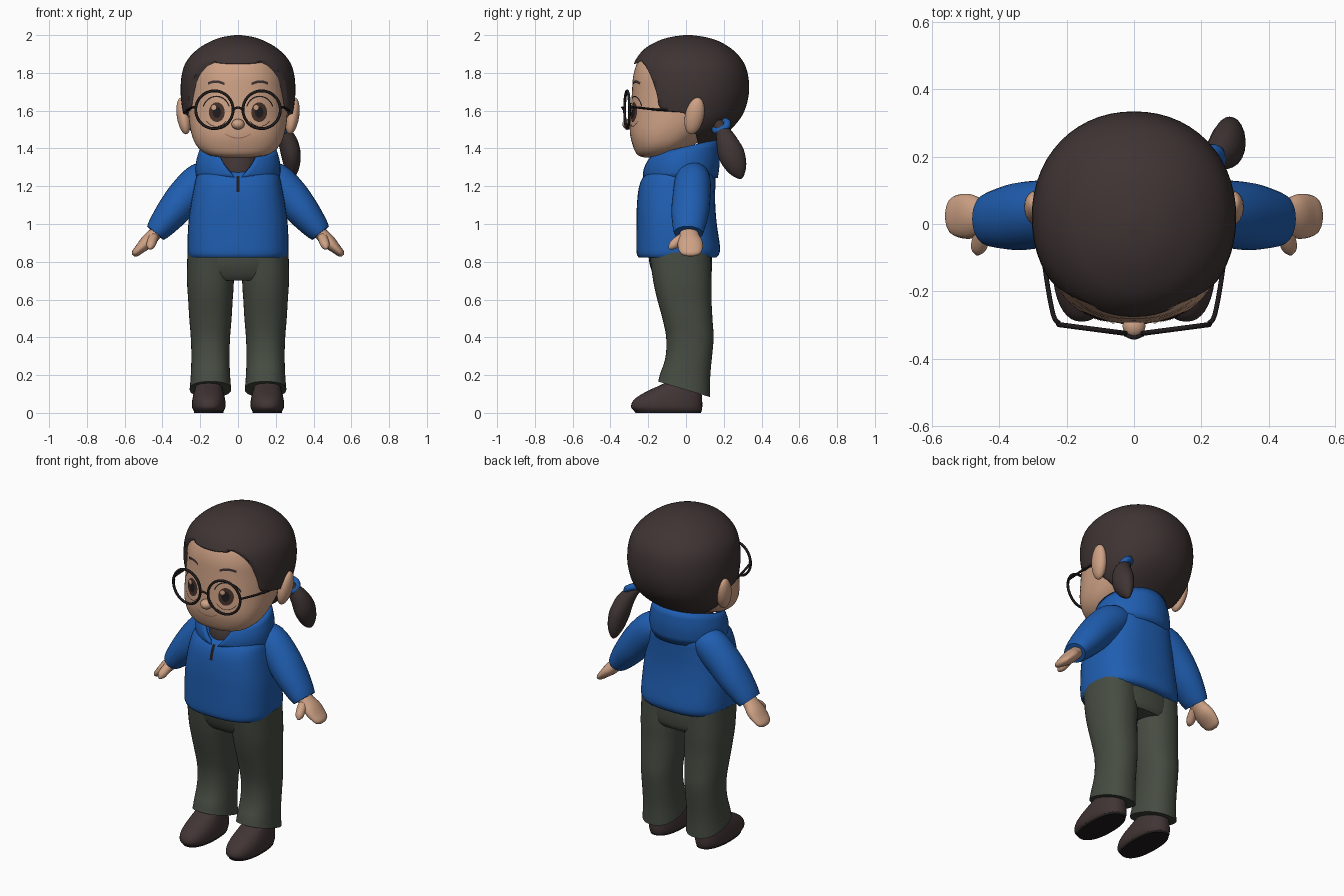
import bpy, bmesh, math
from mathutils import Vector
from mathutils.bvhtree import BVHTree

if "Cube" in bpy.data.objects:
    bpy.data.objects.remove(bpy.data.objects["Cube"])

def material(name, rgb):
    m = bpy.data.materials.new(name)
    m.diffuse_color = (*rgb, 1)
    m.use_nodes = True
    m.node_tree.nodes["Principled BSDF"].inputs["Base Color"].default_value = m.diffuse_color
    return m

HAIR = material("dark_brown", (0.050, 0.034, 0.034))
SKIN = material("skin", (0.62, 0.36, 0.235))
BLUE = material("blue_cloth", (0.014, 0.112, 0.44))
GREEN = material("grey_green_cloth", (0.062, 0.073, 0.055))
SHOE = material("shoe_brown", (0.054, 0.035, 0.035))
BLACK = material("near_black", (0.014, 0.011, 0.012))
IRIS = material("eye_brown", (0.06, 0.03, 0.022))
LIP = material("lip", (0.36, 0.17, 0.11))

def finish(name, bm, mat, angle=50):
    bmesh.ops.recalc_face_normals(bm, faces=bm.faces)
    me = bpy.data.meshes.new(name)
    bm.to_mesh(me)
    bm.free()
    me.materials.append(mat)
    ob = bpy.data.objects.new(name, me)
    bpy.context.collection.objects.link(ob)
    bpy.ops.object.select_all(action='DESELECT')
    ob.select_set(True)
    bpy.context.view_layer.objects.active = ob
    bpy.ops.object.shade_smooth_by_angle(angle=math.radians(angle))
    return ob

def smooth(rows, sub=4):
    """Catmull-Rom interpolation of rows of numbers."""
    out, n = [], len(rows)
    for i in range(n - 1):
        a, b, c, d = rows[max(i - 1, 0)], rows[i], rows[i + 1], rows[min(i + 2, n - 1)]
        for k in range(sub):
            t = k / sub
            out.append([0.5 * (2 * q + (r - p) * t + (2 * p - 5 * q + 4 * r - s) * t * t
                               + (3 * q - p - 3 * r + s) * t ** 3) for p, q, r, s in zip(a, b, c, d)])
    return out + [list(rows[-1])]

def skin_rings(name, rings, mat, angle=50):
    bm = bmesh.new()
    vs = [[bm.verts.new(p) for p in r] for r in rings]
    n = len(vs[0])
    for a, b in zip(vs, vs[1:]):
        for i in range(n):
            bm.faces.new((a[i], a[(i + 1) % n], b[(i + 1) % n], b[i]))
    bm.faces.new(vs[0])
    bm.faces.new(vs[-1])
    return finish(name, bm, mat, angle)

def power(c, n):
    return math.copysign(abs(c) ** (2 / n), c)

def loft(name, rows, mat, cx=0, n=2.0, tilt=None, seg=40):
    """Horizontal sections: rows of (z, half width, front y, back y)."""
    rings = []
    for j, (z, rx, yf, yb) in enumerate(smooth(rows)):
        cy, ry = (yf + yb) / 2, (yb - yf) / 2
        t = tilt * max(0, 1 - j / 6) if tilt else 0
        ring = []
        for i in range(seg):
            a = 2 * math.pi * i / seg
            y = ry * power(math.sin(a), n)
            ring.append((cx + rx * power(math.cos(a), n), cy + y, z + t * y))
        rings.append(ring)
    return skin_rings(name, rings, mat)

def tube(name, rows, mat, side=(0, 1, 0), seg=20, sub=4):
    """Sections along a path: rows of (x, y, z, radius along side, other radius)."""
    rows = smooth(rows, sub)
    pts = [Vector(r[:3]) for r in rows]
    rings = []
    for i, r in enumerate(rows):
        d = (pts[min(i + 1, len(pts) - 1)] - pts[max(i - 1, 0)]).normalized()
        u = Vector(side)
        u = (u - d * u.dot(d)).normalized()
        w = d.cross(u)
        rings.append([pts[i] + u * r[3] * math.cos(a) + w * r[4] * math.sin(a)
                      for a in (2 * math.pi * k / seg for k in range(seg))])
    return skin_rings(name, rings, mat)

def ball(name, loc, scale, mat, rot=(0, 0, 0)):
    bm = bmesh.new()
    bmesh.ops.create_uvsphere(bm, u_segments=24, v_segments=16, radius=1)
    ob = finish(name, bm, mat, 80)
    ob.location, ob.scale, ob.rotation_euler = loc, scale, rot
    return ob

def ring(name, loc, major, minor, mat, rot):
    bpy.ops.mesh.primitive_torus_add(location=loc, rotation=rot, major_radius=major, minor_radius=minor,
                                     major_segments=40, minor_segments=8)
    ob = bpy.context.object
    ob.name = name
    ob.data.materials.append(mat)
    bpy.ops.object.shade_smooth_by_angle(angle=math.radians(80))

def surface(ob):
    return BVHTree.FromObject(ob, bpy.context.evaluated_depsgraph_get())

def patch(name, tree, f, mat, nu=24, nv=4, off=0.004):
    """Thin plate laid on the front of a surface; f(u, v) gives x, z."""
    bm = bmesh.new()
    grid = []
    for i in range(nu + 1):
        row = []
        for j in range(nv + 1):
            x, z = f(i / nu, j / nv)
            hit = tree.ray_cast(Vector((x, -2, z)), Vector((0, 1, 0)))[0]
            row.append(bm.verts.new((x, (hit.y if hit else -0.25) - off, z)))
        grid.append(row)
    for a, b in zip(grid, grid[1:]):
        for j in range(nv):
            bm.faces.new((a[j], b[j], b[j + 1], a[j + 1]))
    bmesh.ops.remove_doubles(bm, verts=bm.verts, dist=1e-5)
    ob = finish(name, bm, mat)
    if ob.data.polygons[0].normal.y > 0:
        ob.data.flip_normals()

def disc(cx, cz, rx, rz, inner=0, a0=0, a1=360):
    def f(u, v):
        a, r = math.radians(a0 + (a1 - a0) * u), inner + (1 - inner) * v
        return cx + rx * r * math.cos(a), cz + rz * r * math.sin(a)
    return f

# Head and hair cap
head = loft("head", [(1.353, .08, -.225, -.12), (1.367, .16, -.258, -.05), (1.41, .216, -.28, .03),
                     (1.48, .247, -.296, .12), (1.58, .262, -.292, .22), (1.7, .262, -.286, .28),
                     (1.8, .252, -.276, .27), (1.88, .21, -.235, .22), (1.94, .1, -.1, .12)], SKIN, n=2.3, seg=56)
hair = loft("hair", [(1.42, .17, -.1, .13), (1.47, .235, -.2, .2), (1.53, .273, -.255, .265), (1.6, .293, -.283, .31),
                     (1.7, .304, -.294, .334), (1.8, .296, -.288, .326), (1.87, .267, -.266, .296),
                     (1.93, .208, -.216, .238), (1.97, .138, -.145, .168), (1.99, .08, -.08, .1),
                     (2.0, .015, -.01, .03)], HAIR, n=2.1, seg=56)
# Face opening cut from the hair along a side hairline
line = smooth([(-.5, 1.83), (-.28, 1.845), (-.235, 1.86), (-.19, 1.79), (-.155, 1.69), (-.135, 1.61),
               (-.06, 1.595), (.0, 1.58), (.03, 1.5), (.06, 1.44), (.06, 1.2)], 3) + [(-.5, 1.2)]
bm = bmesh.new()
sides = [[bm.verts.new((x, y, z)) for y, z in line] for x in (-.6, .6)]
for i in range(len(line)):
    k = (i + 1) % len(line)
    bm.faces.new((sides[0][i], sides[0][k], sides[1][k], sides[1][i]))
for s in sides:
    bm.faces.new(s)
cutter = finish("hairline_cutter", bm, HAIR)
cutter.hide_render = True
mod = hair.modifiers.new("face_opening", 'BOOLEAN')
mod.operation, mod.object, mod.solver = 'DIFFERENCE', cutter, 'EXACT'
bpy.context.view_layer.objects.active = hair
bpy.ops.object.modifier_apply(modifier=mod.name)
bpy.data.objects.remove(cutter)

# Face
ball("nose", (0, -.303, 1.528), (.034, .034, .028), SKIN)
face = surface(head)
patch("mouth", face, lambda u, v: ((u - .5) * .13, 1.452 + .02 * (2 * u - 1) ** 2 + .006 * v), LIP, nv=1)
for s in (-1, 1):
    patch("iris", face, disc(s * .112, 1.592, .042, .052), IRIS)
    patch("pupil", face, disc(s * .112, 1.592, .022, .03), BLACK, off=.006)
    patch("eye_glint", face, disc(s * .112 - .016, 1.617, .013, .013), SKIN, off=.008)
    patch("upper_lash", face, disc(s * .115, 1.595, .076, .084, .92, 20, 160), BLACK, nv=1)
    patch("lower_lash", face, disc(s * .115, 1.595, .07, .08, .95, 220, 320), IRIS, nv=1)
    patch("eyebrow", face, lambda u, v: (s * (.072 + .088 * u), 1.735 + .012 * math.sin(u * 3) + .014 * v), HAIR, nv=1)
    ball("ear", (s * .288, .045, 1.572), (.036, .05, .1), SKIN, (-.22, s * .15, 0))
    # Glasses
    ring("glasses_rim", (s * .125, -.312, 1.605), .1, .0075, BLACK, (math.pi / 2, 0, s * .13))
    tube("glasses_temple", [(s * x, y, z, .006, .007) for x, y, z in
         ((.222, -.295, 1.615), (.24, -.27, 1.618), (.262, -.15, 1.605), (.283, .02, 1.595))], BLACK, (0, 0, 1), 8)
tube("glasses_bridge", [(x, -.328 - .01 * (x == 0), 1.605 + .012 * (x == 0), .006, .006) for x in (-.027, 0, .027)],
     BLACK, (0, 0, 1), 8)

# Ponytail and hair tie
tube("ponytail", [(.2, .165, 1.535, .03, .03), (.228, .19, 1.5, .036, .036), (.262, .215, 1.44, .056, .05),
                  (.28, .24, 1.37, .07, .052), (.285, .268, 1.3, .055, .04), (.285, .285, 1.255, .026, .02),
                  (.285, .29, 1.238, .004, .004)], HAIR)
ring("hair_tie", (.222, .187, 1.517), .036, .02, BLUE, (.5, .6, 0))

# Sweater body, inner shirt and zip
torso = loft("sweater_body", [(.822, .255, -.25, .16), (.84, .265, -.26, .175), (.88, .268, -.263, .18),
                              (1.0, .263, -.262, .163), (1.1, .25, -.26, .155), (1.2, .232, -.248, .155),
                              (1.26, .215, -.218, .155), (1.3, .17, -.16, .14)], BLUE, n=2.6)
loft("inner_shirt", [(1.22, .1, -.2, .1), (1.27, .12, -.203, .1), (1.32, .12, -.19, .1), (1.37, .1, -.15, .08)], HAIR)
patch("zip", surface(torso), lambda u, v: ((v - .5) * .018, 1.17 + .085 * u), BLACK, 8, 1, .006)
# Raised collar, open in a V at the front
bm = bmesh.new()
rows = []
for j in range(6):
    t, gap = j / 5, math.radians(4 + 26 * j / 5)
    row = []
    for i in range(49):
        a = gap + (2 * math.pi - 2 * gap) * i / 48
        front = math.cos(a)
        bulge = .012 * math.sin(t * math.pi)
        top = 1.40 - .045 * front
        row.append(bm.verts.new(((.212 - .022 * t + bulge) * math.sin(a),
                                 -.03 - (.188 - .022 * t + bulge) * front + .02 * t * (front < 0) * -front,
                                 1.245 + (top - 1.245) * t)))
    rows.append(row)
for a, b in zip(rows, rows[1:]):
    for i in range(48):
        bm.faces.new((a[i], a[i + 1], b[i + 1], b[i]))
collar = finish("collar", bm, BLUE)
mod = collar.modifiers.new("thickness", 'SOLIDIFY')
mod.thickness, mod.offset = .02, 0

# Trousers
loft("hips", [(.7, .2, -.15, .12), (.73, .235, -.172, .134), (.8, .252, -.195, .138), (.9, .24, -.2, .13)], GREEN, n=2.4)
for s in (-1, 1):
    loft("trouser_leg", [(.125, .11, -.148, .128), (.2, .104, -.135, .128), (.3, .101, -.108, .138),
                         (.4, .104, -.105, .146), (.5, .112, -.125, .14), (.6, .118, -.152, .135),
                         (.7, .124, -.174, .135), (.85, .122, -.195, .13)], GREEN, s * .136 + s * .01, 2.3, -.3)
    # Shoes
    loft("shoe", [(.012, .08, -.275, .083), (.03, .088, -.29, .086), (.06, .088, -.283, .086), (.09, .083, -.25, .084),
                  (.125, .074, -.185, .08), (.155, .066, -.12, .078), (.2, .05, -.06, .07)], SHOE, s * .155, 2.3)
    loft("sole", [(0, .078, -.268, .08), (.014, .08, -.276, .083)], BLACK, s * .155, 2.3)
    # Sleeves and hands
    tube("sleeve", [(s * x, y, z, a, b) for x, y, z, a, b in (
        (.12, .03, 1.255, .085, .07), (.19, .035, 1.23, .095, .098), (.27, .03, 1.155, .1, .098),
        (.345, .022, 1.065, .1, .088), (.41, .015, .985, .086, .07), (.437, .013, .952, .076, .057))], BLUE, seg=28)
    tube("hand", [(s * x, y, z, a, b) for x, y, z, a, b in (
        (.4, .015, .985, .045, .032), (.45, .018, .937, .052, .036), (.485, .022, .902, .066, .036),
        (.52, .024, .868, .064, .027), (.545, .024, .844, .05, .02), (.555, .024, .833, .02, .008))], SKIN)
    tube("thumb", [(s * x, y, z, r, r) for x, y, z, r in (
        (.445, -.005, .935, .026), (.455, -.045, .908, .026), (.463, -.073, .884, .022), (.466, -.09, .87, .006))],
         SKIN, (1, 0, 0))
